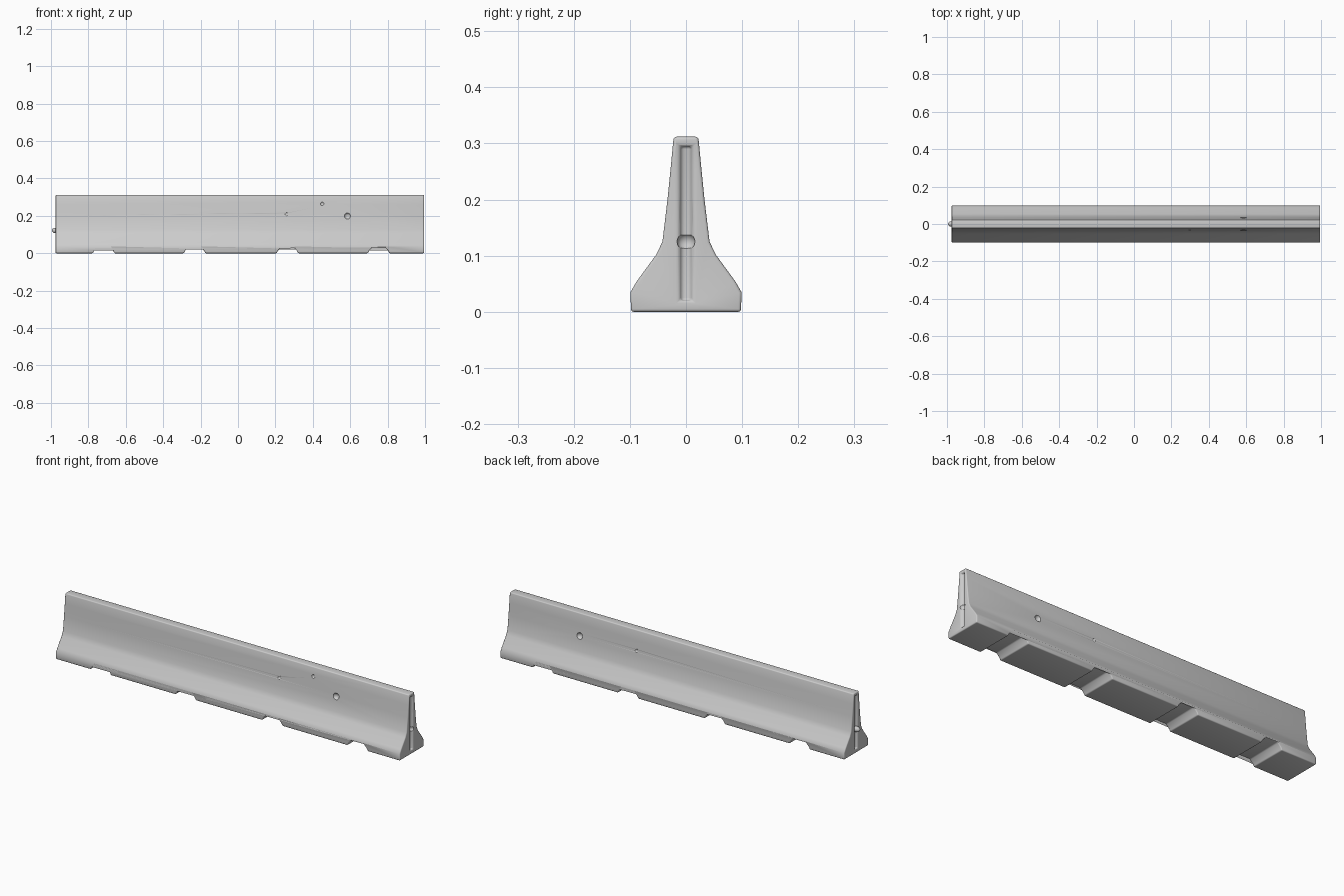
import bpy, bmesh, math
from mathutils import Vector

if "Cube" in bpy.data.objects:
    bpy.data.objects.remove(bpy.data.objects["Cube"])


def prism(name, points, offset):
    """Closed prism: a planar outline extruded by an offset vector."""
    bm = bmesh.new()
    face = bm.faces.new([bm.verts.new(p) for p in points])
    ext = bmesh.ops.extrude_face_region(bm, geom=[face])
    moved = [v for v in ext["geom"] if isinstance(v, bmesh.types.BMVert)]
    bmesh.ops.translate(bm, verts=moved, vec=Vector(offset))
    bmesh.ops.recalc_face_normals(bm, faces=bm.faces)
    mesh = bpy.data.meshes.new(name)
    bm.to_mesh(mesh)
    bm.free()
    obj = bpy.data.objects.new(name, mesh)
    bpy.context.collection.objects.link(obj)
    return obj


def ball(name, centre, radius, scale=(1, 1, 1)):
    bpy.ops.mesh.primitive_uv_sphere_add(segments=20, ring_count=12,
                                         radius=radius, location=centre)
    obj = bpy.context.object
    obj.name = name
    obj.scale = scale
    return obj


def apply(obj, mod):
    bpy.context.view_layer.objects.active = obj
    bpy.ops.object.modifier_apply(modifier=mod.name)


def cut(obj, cutter):
    mod = obj.modifiers.new("cut", 'BOOLEAN')
    mod.operation = 'DIFFERENCE'
    mod.solver = 'EXACT'
    mod.object = cutter
    cutter.hide_render = True
    apply(obj, mod)
    bpy.data.objects.remove(cutter)


LEFT, RIGHT = -0.975, 0.995

# Flared barrier body, a mirrored profile run along x
half = [(0.098, 0.0), (0.099, 0.035), (0.088, 0.054), (0.053, 0.102),
        (0.042, 0.125), (0.033, 0.2), (0.027, 0.26), (0.022, 0.312)]
outline = half + [(-y, z) for y, z in reversed(half)]
body = prism("barrier_body", [(LEFT, y, z) for y, z in outline],
             (RIGHT - LEFT, 0, 0))

# Drainage slots through the foot
for x in (-0.718, -0.232, 0.264, 0.752):
    slot = [(x - 0.066, -0.15, -0.02), (x - 0.052, -0.15, 0.012),
            (x - 0.034, -0.15, 0.032), (x + 0.034, -0.15, 0.032),
            (x + 0.052, -0.15, 0.012), (x + 0.066, -0.15, -0.02)]
    cut(body, prism("slot_cutter", slot, (0, 0.3, 0)))

# Shallow vertical keyway in both ends
for x, s in ((LEFT, -1), (RIGHT, 1)):
    key = [(x + s * 0.01, -0.018, 0.02), (x - s * 0.01, -0.007, 0.02),
           (x - s * 0.01, 0.007, 0.02), (x + s * 0.01, 0.018, 0.02)]
    cut(body, prism("keyway_cutter", key, (0, 0, 0.275)))

# Worn, rounded edges
bev = body.modifiers.new("bevel", 'BEVEL')
bev.width = 0.006
bev.segments = 3
bev.limit_method = 'ANGLE'
bev.angle_limit = math.radians(40)
apply(body, bev)

# Small pits: lifting holes on both faces, chips on the front
for x, y, z, r in ((0.585, -0.040, 0.20, 0.018), (0.585, 0.040, 0.20, 0.018),
                   (0.26, -0.040, 0.21, 0.012), (0.26, 0.040, 0.21, 0.012),
                   (0.45, -0.034, 0.265, 0.012)):
    cut(body, ball("pit_cutter", (x, y, z), r))
cut(body, ball("end_hole_cutter", (RIGHT, 0, 0.125), 0.016))

# Coupling knob on the left end
knob = ball("coupling_knob", (-0.976, 0, 0.122), 0.014, (1.4, 1, 1))

for obj in (body, knob):
    bpy.ops.object.select_all(action='DESELECT')
    obj.select_set(True)
    bpy.context.view_layer.objects.active = obj
    bpy.ops.object.shade_smooth_by_angle(angle=math.radians(40))
